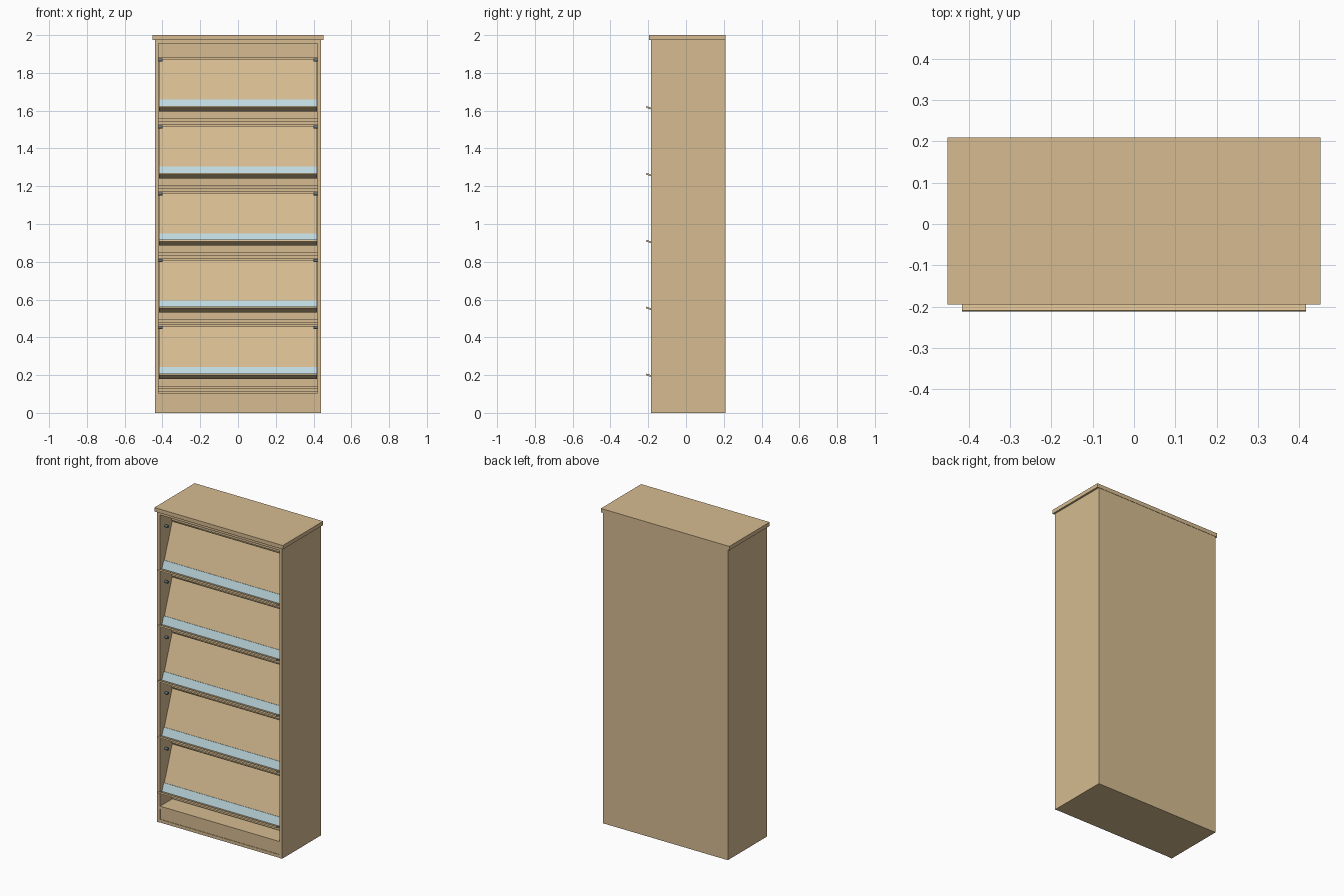
import bpy
from math import radians, sin, cos
from mathutils import Matrix, Vector

cube = bpy.data.objects.get("Cube")
if cube:
    bpy.data.objects.remove(cube, do_unlink=True)


def material(name, rgb):
    m = bpy.data.materials.new(name)
    m.use_nodes = True
    color = (*rgb, 1)
    m.diffuse_color = color
    m.node_tree.nodes["Principled BSDF"].inputs["Base Color"].default_value = color
    return m


WOOD = material("light wood", (0.67, 0.50, 0.28))
GLASS = material("pale blue glass", (0.52, 0.70, 0.75))
METAL = material("grey metal", (0.13, 0.18, 0.21))


def box(name, x, y, z, mat=WOOD, frame=Matrix()):
    """Box between (min, max) pairs, placed in an optional local frame."""
    verts = [frame @ Vector((a, b, c)) for a in x for b in y for c in z]
    faces = [(0, 1, 3, 2), (4, 6, 7, 5), (0, 4, 5, 1),
             (2, 3, 7, 6), (0, 2, 6, 4), (1, 5, 7, 3)]
    mesh = bpy.data.meshes.new(name)
    mesh.from_pydata(verts, [], faces)
    mesh.materials.append(mat)
    ob = bpy.data.objects.new(name, mesh)
    bpy.context.collection.objects.link(ob)
    return ob


def peg(name, x, y, z):
    bpy.ops.mesh.primitive_cylinder_add(vertices=16, radius=0.008, depth=0.02,
                                        location=(x, y, z), rotation=(0, radians(90), 0))
    ob = bpy.context.object
    ob.name = name
    ob.data.materials.append(METAL)
    bpy.ops.object.shade_smooth_by_angle()


INNER, OUTER = 0.42, 0.44
FRONT, BACK = -0.185, 0.20
across = (-INNER, INNER)

# Carcass
for side, s in (("right", -1), ("left", 1)):
    box(side + "_side_panel", sorted((s * INNER, s * OUTER)), (FRONT, BACK), (0, 1.975))
box("back_panel", (-OUTER, OUTER), (BACK, 0.208), (0, 1.975))
box("top_slab", (-0.452, 0.452), (-0.195, 0.21), (1.975, 2.0))
box("inner_top_board", across, (FRONT + 0.002, BACK), (1.956, 1.975))
box("top_rail", across, (-0.07, -0.05), (1.88, 1.956))
box("base_board", across, (FRONT + 0.002, BACK), (0, 0.02))
box("plinth", across, (FRONT + 0.005, FRONT + 0.025), (0.02, 0.087))
box("bottom_shelf", across, (FRONT + 0.002, BACK), (0.087, 0.104))

# Five tilted display flaps, each with a ledge, glass lip, pegs and a fixed shelf
TILT, PITCH = radians(20), 0.354
FLAP_X = (-0.417, 0.417)
for i in range(5):
    z = 0.184 + i * PITCH
    n = "_%d" % (i + 1)
    frame = Matrix.Translation((0, -0.165, z)) @ Matrix.Rotation(-TILT, 4, "X")
    box("display_flap" + n, FLAP_X, (0, 0.014), (0, 0.29), frame=frame)
    box("flap_ledge" + n, FLAP_X, (-0.05, 0.014), (-0.001, 0.008), frame=frame)
    box("glass_lip" + n, FLAP_X, (-0.007, -0.001), (0.008, 0.059), GLASS, frame)
    box("fixed_shelf" + n, across, (-0.07, BACK), (z - 0.074, z - 0.056))
    box("shelf_stop" + n, across, (-0.055, -0.035), (z - 0.056, z - 0.042))
    for side, s in (("right", -1), ("left", 1)):
        peg(side + "_pivot_peg" + n, s * 0.41, -0.13, z + 0.268)
